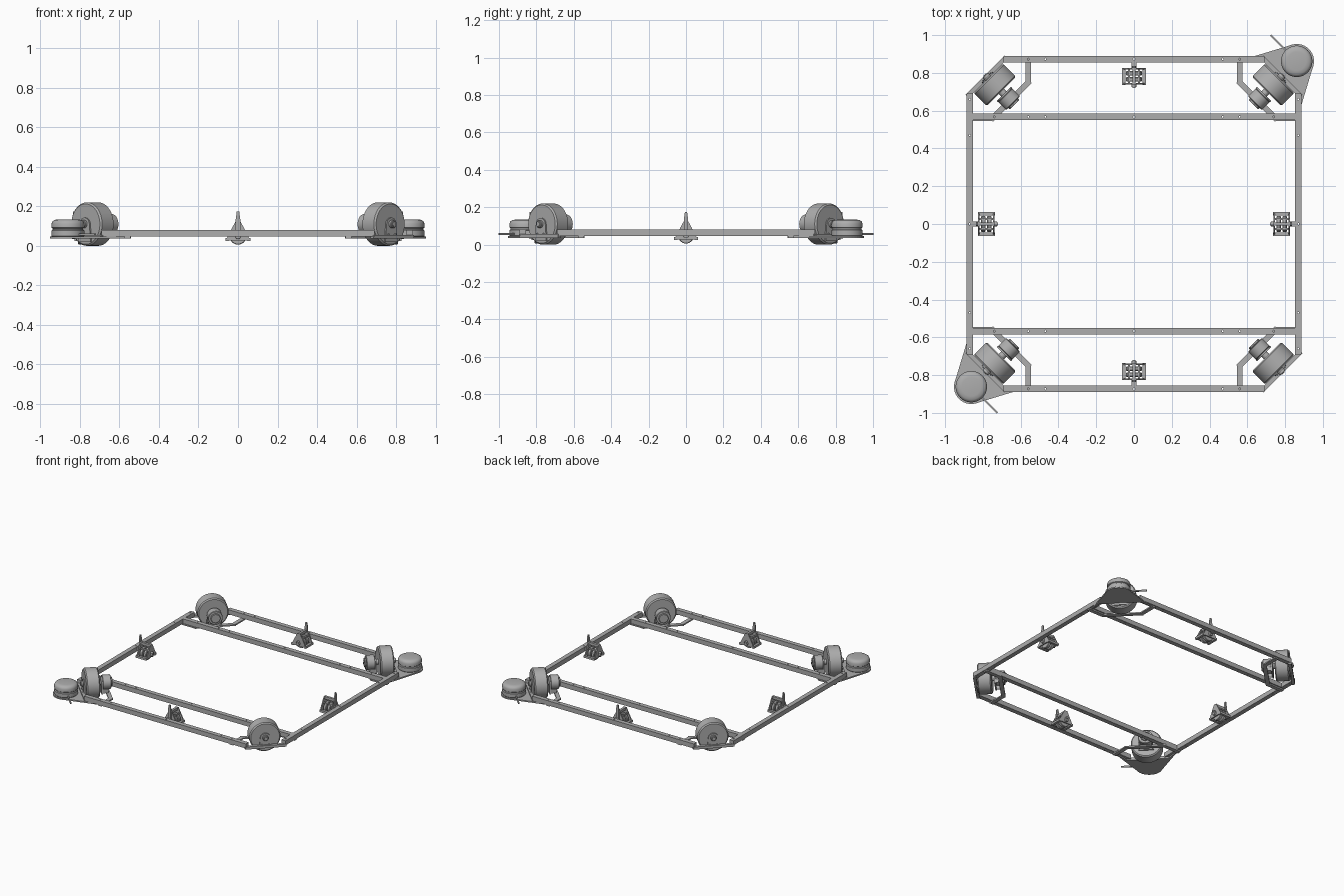
import bpy, bmesh, math
from mathutils import Matrix, Vector

cube = bpy.data.objects.get("Cube")
if cube:
    bpy.data.objects.remove(cube, do_unlink=True)


def material(name, value):
    m = bpy.data.materials.new(name)
    m.use_nodes = True
    m.diffuse_color = (value, value, value, 1)
    m.node_tree.nodes["Principled BSDF"].inputs["Base Color"].default_value = (value, value, value, 1)
    return m


grey = material("metal grey", 0.42)
I = Matrix.Identity(4)


def finish(name, bm, mat, smooth=False, bevel=0):
    bmesh.ops.recalc_face_normals(bm, faces=bm.faces)
    me = bpy.data.meshes.new(name)
    bm.to_mesh(me)
    bm.free()
    ob = bpy.data.objects.new(name, me)
    bpy.context.collection.objects.link(ob)
    ob.matrix_world = mat
    me.materials.append(grey)
    if bevel:
        mod = ob.modifiers.new("rounded edge", 'BEVEL')
        mod.width, mod.segments, mod.limit_method = bevel, 3, 'ANGLE'
    if smooth:
        bpy.ops.object.select_all(action='DESELECT')
        ob.select_set(True)
        bpy.context.view_layer.objects.active = ob
        bpy.ops.object.shade_smooth_by_angle(angle=math.radians(35))
    return ob


def prism(name, pts, lo, hi, mat=I, upright=False):
    """Extrude a 2D outline along z, or along x when upright (points are y, z)."""
    bm = bmesh.new()
    place = (lambda p: (lo, p[0], p[1])) if upright else (lambda p: (p[0], p[1], lo))
    face = bm.faces.new([bm.verts.new(place(p)) for p in pts])
    new = bmesh.ops.extrude_face_region(bm, geom=[face])["geom"]
    step = Vector((hi - lo, 0, 0) if upright else (0, 0, hi - lo))
    bmesh.ops.translate(bm, vec=step, verts=[v for v in new if isinstance(v, bmesh.types.BMVert)])
    return finish(name, bm, mat)


def box(name, x, y, z, mat=I):
    return prism(name, [(x[0], y[0]), (x[1], y[0]), (x[1], y[1]), (x[0], y[1])], *z, mat)


def bar(name, p, q, w, z, mat=I):
    p, q = Vector(p), Vector(q)
    d = (q - p).normalized()
    n = Vector((-d.y, d.x)) * w / 2
    return prism(name, [p - n, q - n, q + n, p + n], *z, mat)


def turned(name, profile, mat, centre, along_x=False, segs=40):
    """Lathe a closed profile of (radius, position along axis)."""
    bm = bmesh.new()
    vs = [bm.verts.new((r, 0, a)) for r, a in profile]
    edges = [bm.edges.new(e) for e in zip(vs, vs[1:])]
    bmesh.ops.spin(bm, geom=vs + edges, cent=(0, 0, 0), axis=(0, 0, 1),
                   angle=math.tau, steps=segs, use_duplicate=False)
    bmesh.ops.remove_doubles(bm, verts=bm.verts, dist=1e-5)
    if along_x:
        bmesh.ops.rotate(bm, verts=bm.verts, matrix=Matrix.Rotation(math.pi / 2, 3, 'Y'))
    bmesh.ops.translate(bm, verts=bm.verts, vec=centre)
    return finish(name, bm, mat, smooth=True)


def disc(name, r, x, z, mat, segs=32, b=0.003):
    h = (x[1] - x[0]) / 2
    return turned(name, [(0, -h), (r - b, -h), (r, b - h), (r, h - b), (r - b, h), (0, h)],
                  mat, (x[0] + h, 0, z), True, segs)


# Frame rails
BAR_Z = (0.046, 0.081)
rails = []
for s, side, end in ((1, "left", "back"), (-1, "right", "front")):
    rails += [box(side + "_rail", (s * 0.87 - 0.017, s * 0.87 + 0.017), (-0.69, 0.69), BAR_Z),
              box(end + "_rail", (-0.69, 0.69), (s * 0.873 - 0.017, s * 0.873 + 0.017), BAR_Z),
              box(end + "_cross_rail", (-0.853, 0.853), (s * 0.567 - 0.017, s * 0.567 + 0.017), BAR_Z)]

# Bolt holes drilled through the rails
bm = bmesh.new()
spots = []
for s in (1, -1):
    for t in (-0.56, -0.47, 0, 0.47, 0.56):
        spots += [(t, s * 0.873), (t, s * 0.567)]
    spots += [(s * 0.74, t * 0.567) for t in (1, -1)]
    spots += [(s * 0.87, t) for t in (-0.66, -0.47, 0, 0.47, 0.66)]
for x, y in spots:
    bmesh.ops.create_cone(bm, cap_ends=True, segments=10, radius1=0.005, radius2=0.005,
                          depth=0.1, matrix=Matrix.Translation((x, y, 0.063)))
cutter = finish("hole_cutter", bm, I)
cutter.hide_render = True
cutter.hide_set(True)
for rail in rails:
    mod = rail.modifiers.new("holes", 'BOOLEAN')
    mod.operation, mod.object, mod.solver = 'DIFFERENCE', cutter, 'EXACT'
bpy.context.view_layer.update()
graph = bpy.context.evaluated_depsgraph_get()
for rail in rails:
    mesh = bpy.data.meshes.new_from_object(rail.evaluated_get(graph))
    rail.modifiers.clear()
    rail.data = mesh
bpy.data.objects.remove(cutter, do_unlink=True)


def arch(w, base, top, n=10):
    """Outline of an upright plate with a rounded head."""
    arc = [(w * math.cos(math.pi * i / n), top - w + w * math.sin(math.pi * i / n)) for i in range(n + 1)]
    return [(w * 1.2, base)] + arc + [(-w * 1.2, base)]


# Corner drive units: local x points outward
for name, deg in (("back_left", 45), ("back_right", 135), ("front_right", 225), ("front_left", 315)):
    M = Matrix.Rotation(math.radians(deg), 4, 'Z')
    h, r = 0.049, 0.11
    turned(name + "_wheel", [(0, -h), (r - 0.008, -h), (r, 0.008 - h), (r, h - 0.008),
                             (r - 0.008, h), (0, h)], M, (1.042, 0, r), True, 56)
    disc(name + "_motor", 0.052, (0.905, 0.965), r, M)
    disc(name + "_motor_cap", 0.036, (0.893, 0.906), r, M, 8)
    disc(name + "_axle", 0.02, (0.96, 1.115), r, M, 20)
    prism(name + "_motor_mount", arch(0.045, 0.04, 0.15), 0.965, 0.975, M, True)
    prism(name + "_axle_plate", arch(0.036, 0.02, 0.143), 1.092, 1.1, M, True)
    disc(name + "_axle_nut", 0.013, (1.1, 1.118), r, M, 6, 0.001)
    for s in (1, -1):
        disc(name + "_plate_bolt", 0.008, (1.1, 1.106), 0.055, M @ Matrix.Translation((0, s * 0.024, 0)), 8, 0.001)
        bar(name + "_bracket_arm", (1.02, s * 0.228), (0.926, s * 0.134), 0.03, (0.036, 0.046), M)
        box(name + "_mount_gusset", (0.925, 0.966), (s * 0.045 - 0.004, s * 0.045 + 0.004), (0.046, 0.075), M)
    bar(name + "_bracket_strip", (0.926, -0.145), (0.926, 0.145), 0.03, (0.036, 0.046), M)
    bar(name + "_corner_strip", (1.104, -0.146), (1.104, 0.146), 0.022, (0.036, 0.056), M)

    # Scanner on its corner gusset, on two opposite corners
    if name in ("back_left", "front_right"):
        cx, R = 1.218, 0.092
        arc = [(cx + R * math.cos(a), R * math.sin(a)) for a in (math.radians(-70 + 10 * i) for i in range(15))]
        prism(name + "_gusset", [(1.0, -0.22), *arc, (1.0, 0.22), (1.104, 0.14), (1.104, -0.14)],
              0.036, 0.046, M)
        prof = [(0, 0.046), (0.08, 0.046), (0.083, 0.05), (0.083, 0.078), (0.077, 0.082), (0.077, 0.088),
                (0.083, 0.092), (0.083, 0.112), (0.078, 0.124), (0.068, 0.131), (0.05, 0.134), (0, 0.134)]
        turned(name + "_scanner", prof, M, (cx, 0, 0), segs=48)
        bar(name + "_cable", (cx, 0.07), (cx, 0.196), 0.009, (0.052, 0.062), M)

# Follower wheel units at the middle of each side
for name, deg in (("left", 0), ("back", 90), ("right", 180), ("front", 270)):
    M = Matrix.Rotation(math.radians(deg), 4, 'Z')
    c = 0.782
    outline = [(-0.055, 0.028), (0.055, 0.028), (0.055, 0.042), (0.012, 0.125), (-0.012, 0.125), (-0.055, 0.042)]
    for s in (1, -1):
        x = c + s * 0.04
        prism(name + "_follower_plate", outline, x - 0.004, x + 0.004, M, True)
        disc(name + "_follower_wheel", 0.042, (c + s * 0.016 - 0.011, c + s * 0.016 + 0.011), 0.048, M, 28)
        disc(name + "_axle_boss", 0.014, (c + s * 0.05 - 0.008, c + s * 0.05 + 0.008), 0.048, M, 12, 0.001)
        box(name + "_side_spacer", (c - 0.045, c + 0.045), (s * 0.054 - 0.009, s * 0.054 + 0.009), (0.024, 0.04), M)
        box(name + "_upper_spacer", (c - 0.04, c + 0.04), (s * 0.026 - 0.005, s * 0.026 + 0.005), (0.082, 0.092), M)
    box(name + "_top_spacer", (c - 0.044, c + 0.044), (-0.009, 0.009), (0.105, 0.125), M)
    prism(name + "_mast", [(-0.012, 0.04), (0.012, 0.04), (0.012, 0.13), (0.006, 0.175), (-0.006, 0.175),
                           (-0.012, 0.13)], c + 0.044, c + 0.054, M, True)
    box(name + "_rail_link", (c + 0.05, 0.856), (-0.012, 0.012), (0.05, 0.076), M)
    disc(name + "_pivot_pin", 0.009, (c - 0.062, c + 0.066), 0.062, M, 12, 0.001)
